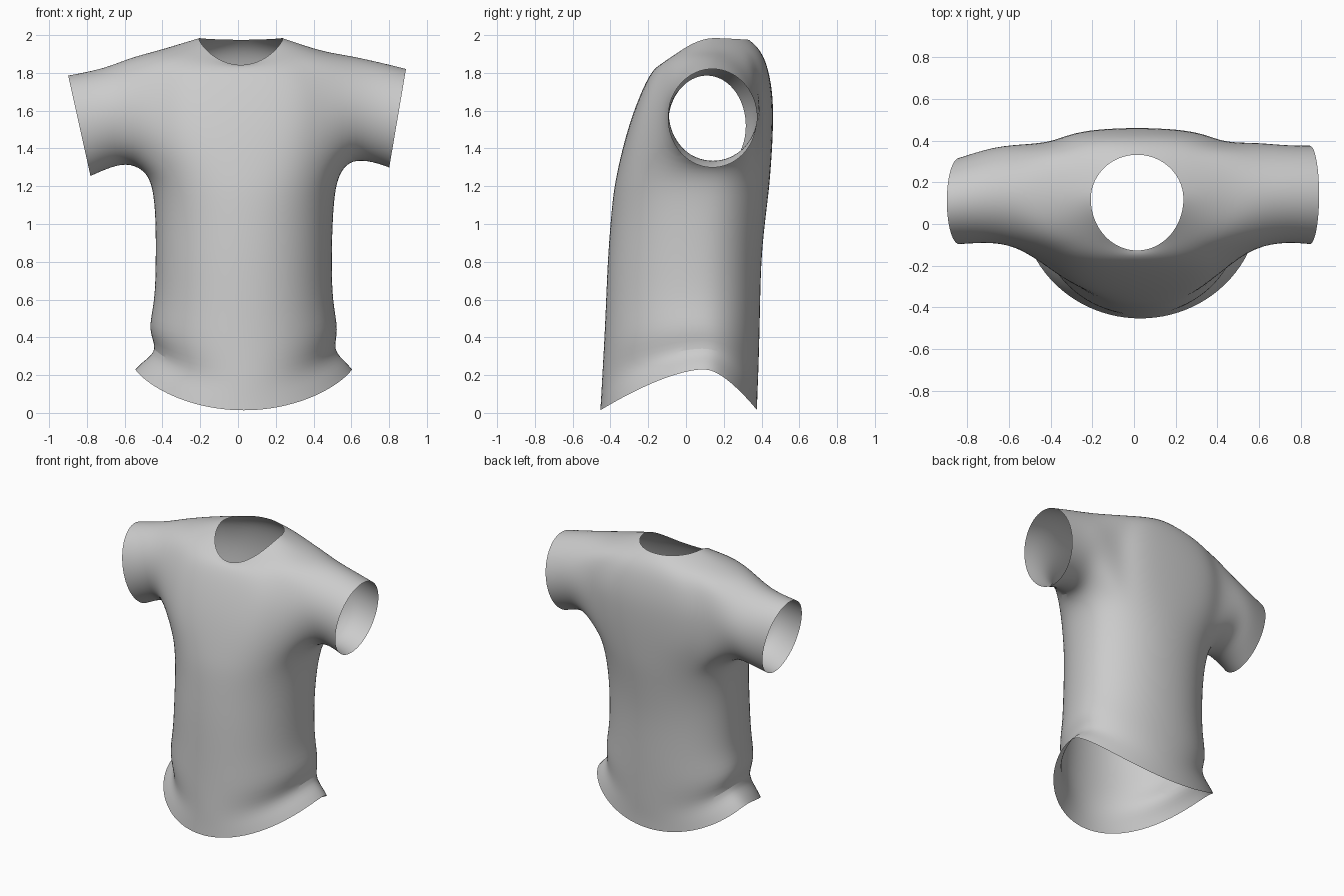
import bpy, bmesh
from math import sin, cos, tau, radians

cube = bpy.data.objects.get("Cube")
if cube:
    bpy.data.objects.remove(cube)

N = 24      # points round the body
ARM = 3     # the armhole spans this many points each side of the side seam

fabric = bpy.data.materials.new("grey fabric")
fabric.use_nodes = True
fabric.diffuse_color = (0.6, 0.6, 0.6, 1)
fabric.node_tree.nodes["Principled BSDF"].inputs["Base Color"].default_value = (0.6, 0.6, 0.6, 1)

bm = bmesh.new()


def power(v, e):
    return abs(v) ** e * (1 if v >= 0 else -1)


def ring(z, front_drop, back_drop, left, right, front, back, side_y, e):
    """Rounded section: z is the height at the side seams."""
    verts = []
    cx, rx = (left + right) / 2, (right - left) / 2
    for k in range(N):
        c, s = cos(tau * k / N), sin(tau * k / N)
        depth, drop = (back - side_y, back_drop) if s > 0 else (side_y - front, front_drop)
        verts.append(bm.verts.new((cx + rx * power(c, e), side_y + depth * power(s, e),
                                   z - drop * abs(s) ** 1.5)))
    return verts


# Body sections from hem to neckline
sections = [
    (0.24, 0.23, 0.23, -0.55, 0.61, -0.46, 0.38, 0.10, 1),
    (0.28, 0.20, 0.20, -0.51, 0.575, -0.455, 0.38, 0.10, 1),
    (0.34, 0.16, 0.16, -0.425, 0.505, -0.45, 0.385, 0.10, 1),
    (0.44, 0.10, 0.10, -0.485, 0.54, -0.44, 0.39, 0.08, 0.95),
    (0.58, 0.04, 0.04, -0.445, 0.505, -0.43, 0.395, 0.07, 0.95),
    (0.80, 0, 0, -0.44, 0.50, -0.42, 0.40, 0.07, 0.95),
    (1.00, 0, 0, -0.44, 0.505, -0.405, 0.42, 0.08, 0.95),
    (1.16, 0, 0, -0.45, 0.515, -0.39, 0.44, 0.10, 0.9),
    (1.27, 0, 0, -0.48, 0.54, -0.37, 0.45, 0.12, 0.85),
    (1.42, 0, 0, -0.52, 0.55, -0.335, 0.46, 0.13, 0.75),
    (1.57, 0, 0, -0.53, 0.56, -0.29, 0.465, 0.13, 0.72),
    (1.71, 0, 0, -0.52, 0.55, -0.235, 0.46, 0.13, 0.7),
    (1.915, 0.12, 0.06, -0.45, 0.46, -0.19, 0.43, 0.13, 0.75),
    (1.955, 0.12, 0.02, -0.31, 0.33, -0.155, 0.385, 0.12, 0.9),
    (1.985, 0.145, 0.01, -0.21, 0.24, -0.13, 0.335, 0.12, 1),
]
LOW, HIGH = 8, 12   # sections at the bottom and top of the armholes
rings = [ring(*s) for s in sections]


def in_armhole(k):
    return any((k - seam + ARM) % N < 2 * ARM for seam in (0, N // 2))


for i in range(len(rings) - 1):
    for k in range(N):
        if LOW <= i < HIGH and in_armhole(k):
            continue
        n = (k + 1) % N
        bm.faces.new((rings[i][k], rings[i][n], rings[i + 1][n], rings[i + 1][k]))


def sleeve(side, cuffs):
    """Extend an armhole outward through a list of oval cuffs."""
    def at(i, j):
        return rings[i][j % N if side > 0 else (N // 2 - j) % N]
    across = range(-ARM, ARM + 1)
    loop = ([at(LOW, j) for j in across] + [at(i, ARM) for i in range(LOW + 1, HIGH)]
            + [at(HIGH, -j) for j in across] + [at(i, -ARM) for i in range(HIGH - 1, LOW, -1)])
    count = len(loop)
    for x_low, x_high, z_low, z_high, y_front, y_back in cuffs:
        new = []
        for j in range(count):
            a = tau * (j - ARM) / count - tau / 4
            t = (sin(a) + 1) / 2
            new.append(bm.verts.new((side * (x_low + (x_high - x_low) * t),
                                     (y_front + y_back) / 2 + (y_back - y_front) / 2 * cos(a),
                                     z_low + (z_high - z_low) * t)))
        for j in range(count):
            n = (j + 1) % count
            bm.faces.new((loop[j], loop[n], new[n], new[j]))
        loop = new


sleeve(1, [(0.60, 0.59, 1.34, 1.895, -0.11, 0.395),
           (0.72, 0.75, 1.325, 1.86, -0.09, 0.38),
           (0.80, 0.89, 1.295, 1.825, -0.10, 0.38)])
sleeve(-1, [(0.57, 0.57, 1.32, 1.885, -0.11, 0.385),
            (0.67, 0.71, 1.30, 1.825, -0.09, 0.37),
            (0.78, 0.90, 1.25, 1.79, -0.10, 0.32)])

# Drop the unused points inside the armholes
bmesh.ops.delete(bm, geom=[v for v in bm.verts if not v.link_faces], context='VERTS')
bmesh.ops.recalc_face_normals(bm, faces=bm.faces)
mesh = bpy.data.meshes.new("shirt")
bm.to_mesh(mesh)
bm.free()
mesh.materials.append(fabric)

shirt = bpy.data.objects.new("shirt", mesh)
bpy.context.collection.objects.link(shirt)
bpy.context.view_layer.objects.active = shirt
shirt.select_set(True)
bpy.ops.object.shade_smooth_by_angle(angle=radians(60))
for poly in mesh.polygons:
    poly.use_smooth = True
subdivision = shirt.modifiers.new("smooth cloth", 'SUBSURF')
subdivision.levels = subdivision.render_levels = 2
